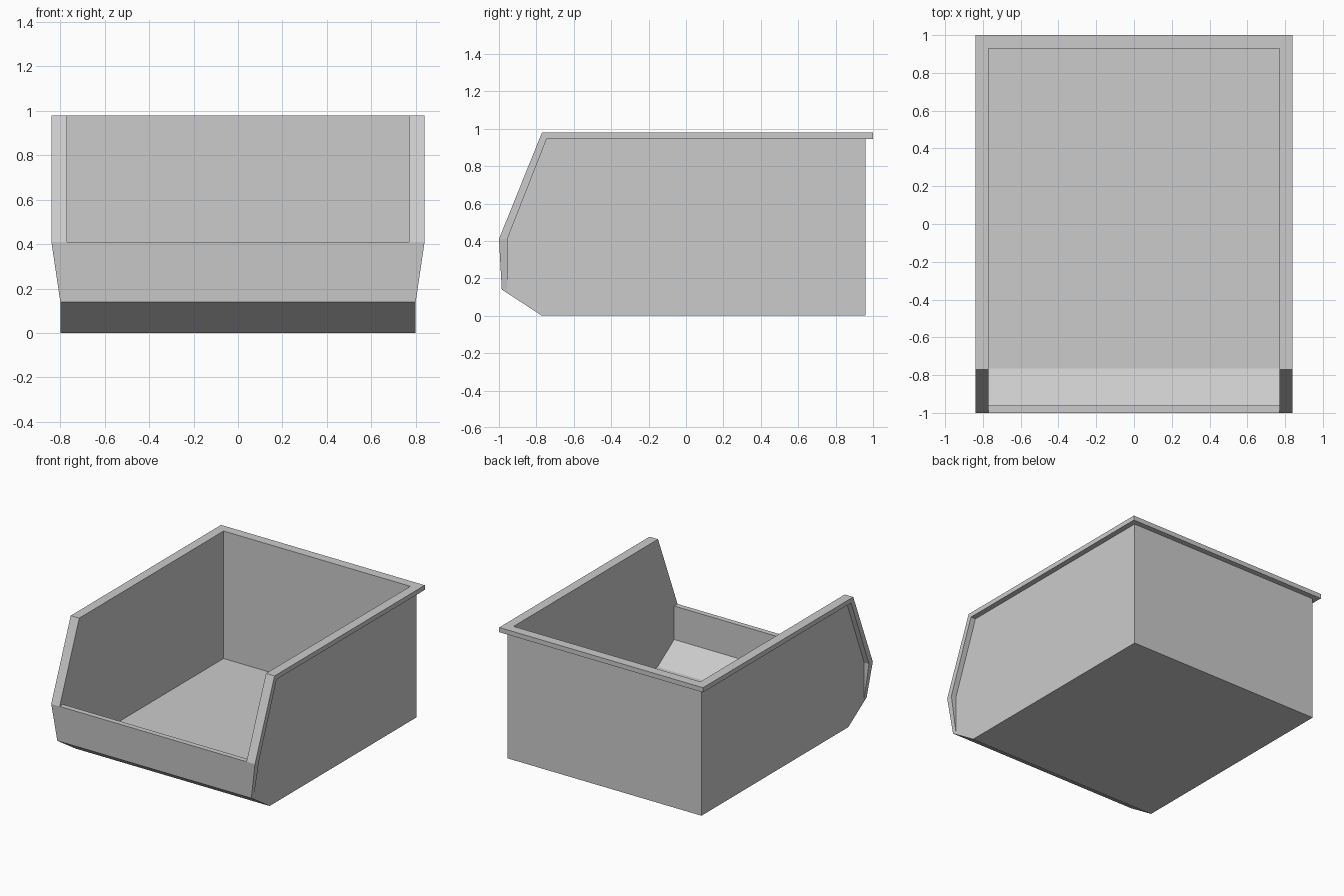
import bpy, bmesh

if "Cube" in bpy.data.objects:
    bpy.data.objects.remove(bpy.data.objects["Cube"])

bm = bmesh.new()


def face(points):
    bm.faces.new([bm.verts.new(p) for p in points])


def strip(prof_a, xa, prof_b, xb, s):
    """Bridge two (y, z) profiles lying at xa and xb; xa may be a list too."""
    n = len(prof_a)
    xa = xa if isinstance(xa, list) else [xa] * n
    xb = xb if isinstance(xb, list) else [xb] * n
    a = [(s * x, *p) for x, p in zip(xa, prof_a)]
    b = [(s * x, *p) for x, p in zip(xb, prof_b)]
    for i in range(n - 1):
        quad = [a[i], a[i + 1], b[i + 1], b[i]]
        face([p for k, p in enumerate(quad) if p != quad[k - 1]])


def panel(prof, x, s):
    face([(s * x, *p) for p in prof])


WALL, INNER, RIM = 0.80, 0.77, 0.84

# side-view profiles (y, z)
lip, chin, toe, heel = (-1, .41), (-.985, .14), (-.77, 0), (.96, 0)
under_back = (.96, .945)
rim_edge = [lip, (-.77, .98), (1, .98)]
rim_low = [(-.955, .41), (-.745, .945), (1, .945)]
rim_root = [(-.955, .41), (-.745, .945), under_back]
rim_tip = (-.955, .14)
cavity = [(-.96, .41), (-.96, .16), (-.765, .03), (.93, .03), (.93, .98)]

for s in (1, -1):
    # front wall, with the flared ends
    face([(0, *lip), (s * INNER, *lip), (s * RIM, *lip), (s * WALL, *chin), (0, *chin)])
    # chamfer, base and back wall
    outside = [chin, toe, heel, under_back]
    strip(outside, 0, outside, WALL, s)
    # outer side wall
    panel([chin, toe, heel, under_back, rim_root[1], rim_root[0], rim_tip], WALL, s)
    # cavity: sill, front, slope, floor, back, then side
    inside = [lip] + cavity
    strip(inside, 0, inside, INNER, s)
    panel(inside + [(-.77, .98)], INNER, s)
    # rim: upper face, outer edge, underside
    strip([lip, (-.77, .98), (.93, .98)], INNER, rim_edge, RIM, s)
    strip(rim_edge, RIM, rim_low, RIM, s)
    strip(rim_low, RIM, rim_root, WALL, s)
    # rim across the back
    back = [(.93, .98), (1, .98), (1, .945), under_back]
    strip(back, 0, back, [INNER, RIM, RIM, WALL], s)
    # rim tapering away down the front corner
    face([(s * RIM, *lip), (s * RIM, *rim_low[0]), (s * WALL, *rim_tip), (s * WALL, *chin)])
    face([(s * RIM, *rim_low[0]), (s * WALL, *rim_low[0]), (s * WALL, *rim_tip)])

# join into one closed shell
bmesh.ops.remove_doubles(bm, verts=bm.verts[:], dist=0.0005)
bmesh.ops.dissolve_limit(bm, angle_limit=0.005, verts=bm.verts[:], edges=bm.edges[:])
bmesh.ops.recalc_face_normals(bm, faces=bm.faces[:])

mesh = bpy.data.meshes.new("storage_bin")
bm.to_mesh(mesh)
bm.free()
bpy.context.collection.objects.link(bpy.data.objects.new("storage_bin", mesh))
